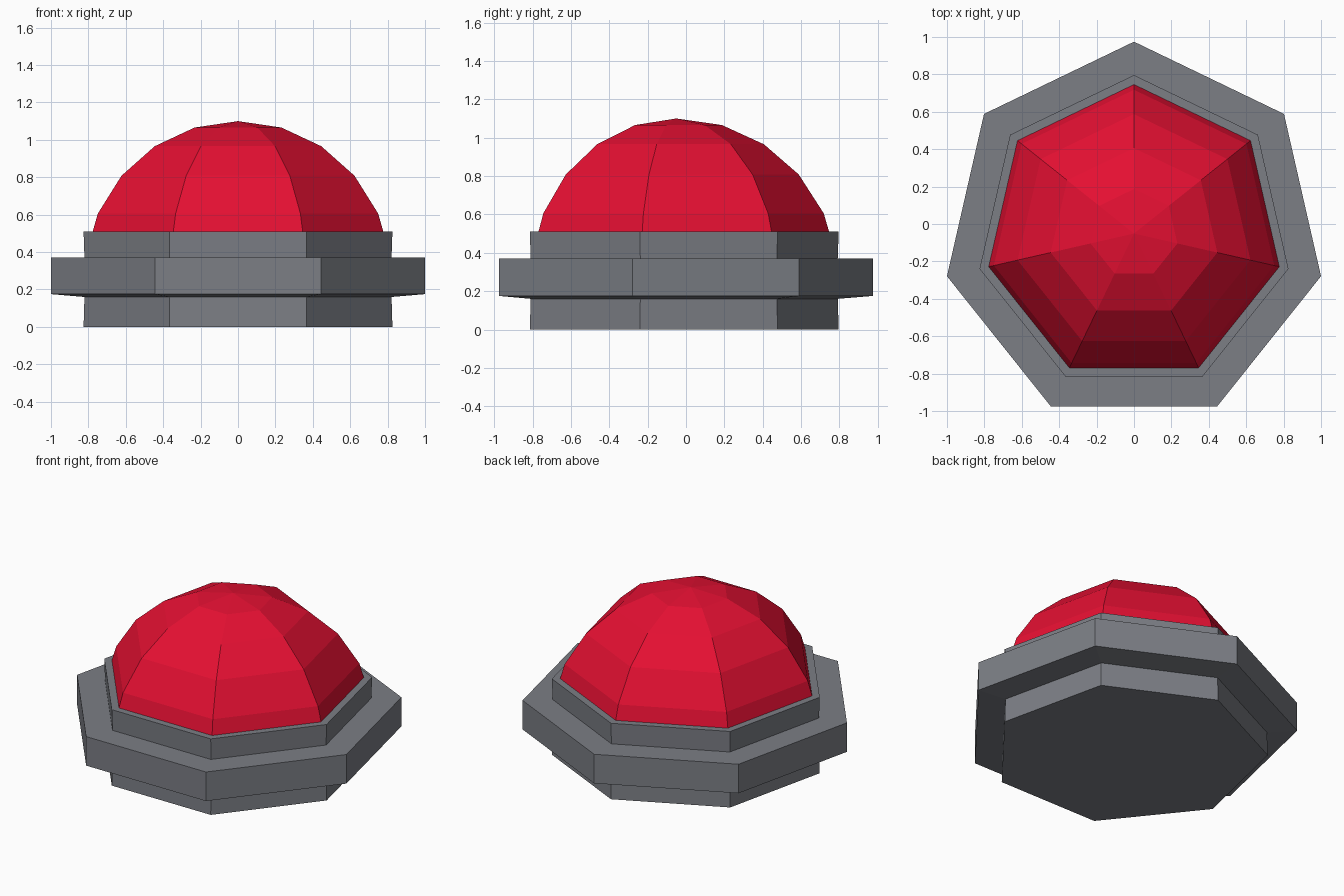
import bpy, bmesh, math

if "Cube" in bpy.data.objects:
    bpy.data.objects.remove(bpy.data.objects["Cube"])

SIDES = 7
CY = -0.051          # centre of the heptagon, so its bounds are centred on y = 0


def material(name, rgb):
    m = bpy.data.materials.new(name)
    m.diffuse_color = (*rgb, 1)
    m.use_nodes = True
    m.node_tree.nodes["Principled BSDF"].inputs["Base Color"].default_value = m.diffuse_color
    return m


def lathe(name, profile, mat):
    """Spin a (radius, z) profile into a flat-faced seven-sided solid."""
    bm = bmesh.new()
    rings = []
    for r, z in profile:
        if r == 0:
            rings.append([bm.verts.new((0, CY, z))] * SIDES)
            continue
        angles = [math.pi / 2 + 2 * math.pi * k / SIDES for k in range(SIDES)]
        rings.append([bm.verts.new((r * math.cos(a), CY + r * math.sin(a), z)) for a in angles])
    for lo, hi in zip(rings, rings[1:]):
        for k in range(SIDES):
            n = (k + 1) % SIDES
            quad = list(dict.fromkeys((lo[k], lo[n], hi[n], hi[k])))
            bm.faces.new(quad)
    # close open ends
    if profile[0][0] > 0:
        bm.faces.new(rings[0][::-1])
    if profile[-1][0] > 0:
        bm.faces.new(rings[-1])
    bmesh.ops.recalc_face_normals(bm, faces=bm.faces)
    mesh = bpy.data.meshes.new(name)
    bm.to_mesh(mesh)
    bm.free()
    mesh.materials.append(mat)
    obj = bpy.data.objects.new(name, mesh)
    bpy.context.collection.objects.link(obj)
    return obj


grey = material("metal grey", (0.20, 0.21, 0.235))
red = material("button red", (0.78, 0.005, 0.032))

# stepped housing with a wide flange, slightly sloped underneath
lathe("housing", [(0.847, 0), (0.842, 0.16), (1.0257, 0.175), (1.0257, 0.37),
                  (0.842, 0.37), (0.847, 0.51)], grey)

# domed push button: upper part of an eleven-ring sphere, seated in the housing
R, CZ = 0.845, 0.255
dome = [(R * math.sin(math.pi * i / 11), CZ + R * math.cos(math.pi * i / 11)) for i in range(5, 0, -1)]
lathe("button_dome", dome + [(0, CZ + R)], red)
